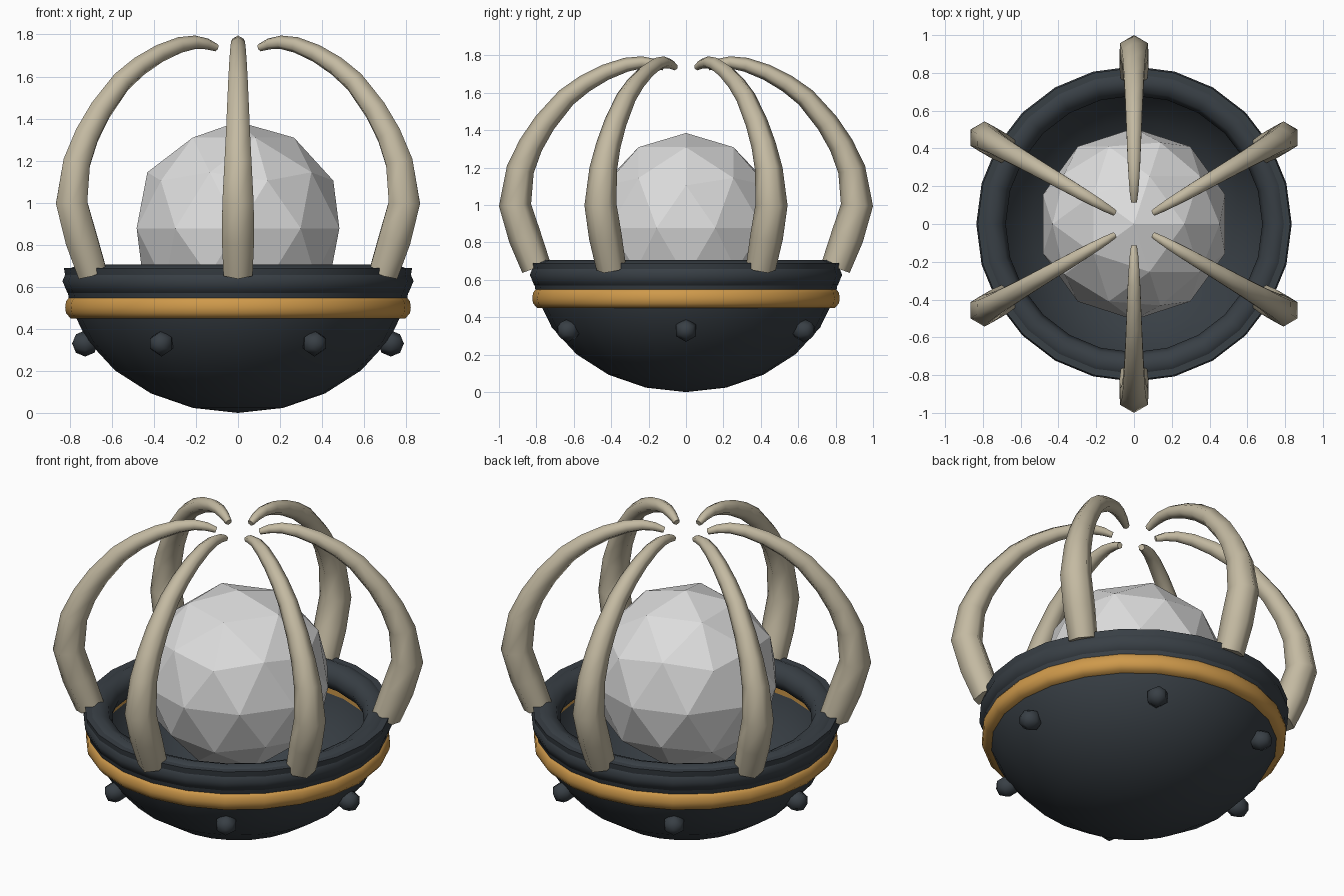
import bpy, bmesh, math
from mathutils import Vector, Matrix

if "Cube" in bpy.data.objects:
    bpy.data.objects.remove(bpy.data.objects["Cube"])


def material(name, rgb):
    m = bpy.data.materials.new(name)
    m.diffuse_color = (*rgb, 1)
    m.use_nodes = True
    m.node_tree.nodes["Principled BSDF"].inputs["Base Color"].default_value = m.diffuse_color
    return m


IRON = material("dark iron", (0.040, 0.050, 0.060))
GOLD = material("gold", (0.62, 0.32, 0.07))
BONE = material("bone", (0.55, 0.49, 0.36))
STONE = material("pale stone", (0.72, 0.72, 0.72))


def finish(bm, name, mat, smooth=True, angle=60):
    bmesh.ops.recalc_face_normals(bm, faces=bm.faces)
    me = bpy.data.meshes.new(name)
    bm.to_mesh(me)
    bm.free()
    me.materials.append(mat)
    ob = bpy.data.objects.new(name, me)
    bpy.context.collection.objects.link(ob)
    if smooth:
        bpy.ops.object.select_all(action='DESELECT')
        ob.select_set(True)
        bpy.context.view_layer.objects.active = ob
        bpy.ops.object.shade_smooth_by_angle(angle=math.radians(angle))
    return ob


def lathe(name, profile, mat, closed=False, angle=60, n=24):
    """Spin (r, z) points about z; closed joins the last point to the first."""
    bm = bmesh.new()
    vs = [bm.verts.new((r, 0, z)) for r, z in profile]
    es = [bm.edges.new(p) for p in zip(vs, vs[1:])]
    if closed:
        es.append(bm.edges.new((vs[-1], vs[0])))
    bmesh.ops.spin(bm, geom=vs + es, cent=(0, 0, 0), axis=(0, 0, 1),
                   angle=2 * math.pi, steps=n, use_duplicate=False)
    bmesh.ops.remove_doubles(bm, verts=bm.verts, dist=0.0005)
    return finish(bm, name, mat, angle=angle)


# Hollow half-ellipsoid bowl
steps = [math.radians(15 * i) for i in range(7)]
outer = [(0.828 * math.sin(a), 0.69 * (1 - math.cos(a))) for a in steps]
inner = [(0.77 * math.sin(a), 0.69 - 0.64 * math.cos(a)) for a in reversed(steps)]
lathe("bowl", outer + inner, IRON)

# Rounded rim
lathe("bowl_rim", [(0.757 + 0.078 * math.cos(i * math.pi / 4),
                    0.627 + 0.078 * math.sin(i * math.pi / 4)) for i in range(8)],
      IRON, closed=True)

# Gold band under the rim
lathe("gold_band", [(0.74, 0.45), (0.797, 0.45), (0.818, 0.475), (0.822, 0.50),
                    (0.818, 0.53), (0.80, 0.555), (0.74, 0.555)], GOLD, closed=True)

# Faceted orb
bm = bmesh.new()
bmesh.ops.create_icosphere(bm, subdivisions=2, radius=0.507,
                           matrix=Matrix.Translation((0, 0, 0.878)))
finish(bm, "orb", STONE, smooth=False)

# Studs around the bowl
for i in range(6):
    bm = bmesh.new()
    bmesh.ops.create_uvsphere(bm, u_segments=6, v_segments=4, radius=0.062)
    a = math.radians(60 * i)
    place = (Matrix.Rotation(a, 4, 'Z') @ Matrix.Translation((0.727, 0, 0.33))
             @ Matrix.Rotation(math.pi / 2, 4, 'Y')
             @ Matrix.Rotation(math.pi / 2, 4, 'Z'))
    bmesh.ops.transform(bm, matrix=place, verts=bm.verts)
    finish(bm, f"stud_{i + 1}", IRON)

# Curved claws: centre line as (radius from axis, z, thickness radius)
CLAW = [(0.800, 0.665, 0.080), (0.862, 0.83, 0.088), (0.914, 1.00, 0.086),
        (0.886, 1.19, 0.074), (0.830, 1.32, 0.066), (0.755, 1.44, 0.060),
        (0.640, 1.575, 0.053), (0.540, 1.65, 0.048), (0.430, 1.71, 0.043),
        (0.320, 1.75, 0.038), (0.235, 1.763, 0.032), (0.170, 1.755, 0.026),
        (0.118, 1.737, 0.018)]


def claw(name, azimuth, sides=6):
    bm = bmesh.new()
    pts = [Vector((r, 0, z)) for r, z, _ in CLAW]
    side = Vector((0, 1, 0))
    rings = []
    for k, p in enumerate(pts):
        t = (pts[min(k + 1, len(pts) - 1)] - pts[max(k - 1, 0)]).normalized()
        out = side.cross(t)
        rad = CLAW[k][2]
        rings.append([bm.verts.new(p + rad * (math.cos(j * 2 * math.pi / sides) * out
                                              + math.sin(j * 2 * math.pi / sides) * side))
                      for j in range(sides)])
    for a, b in zip(rings, rings[1:]):
        for j in range(sides):
            n = (j + 1) % sides
            bm.faces.new((a[j], a[n], b[n], b[j]))
    bm.faces.new(rings[0])
    bm.faces.new(rings[-1])
    bmesh.ops.rotate(bm, verts=bm.verts, cent=(0, 0, 0),
                     matrix=Matrix.Rotation(azimuth, 3, 'Z'))
    finish(bm, name, BONE, angle=65)


for i in range(6):
    claw(f"claw_{i + 1}", math.radians(30 + 60 * i))
